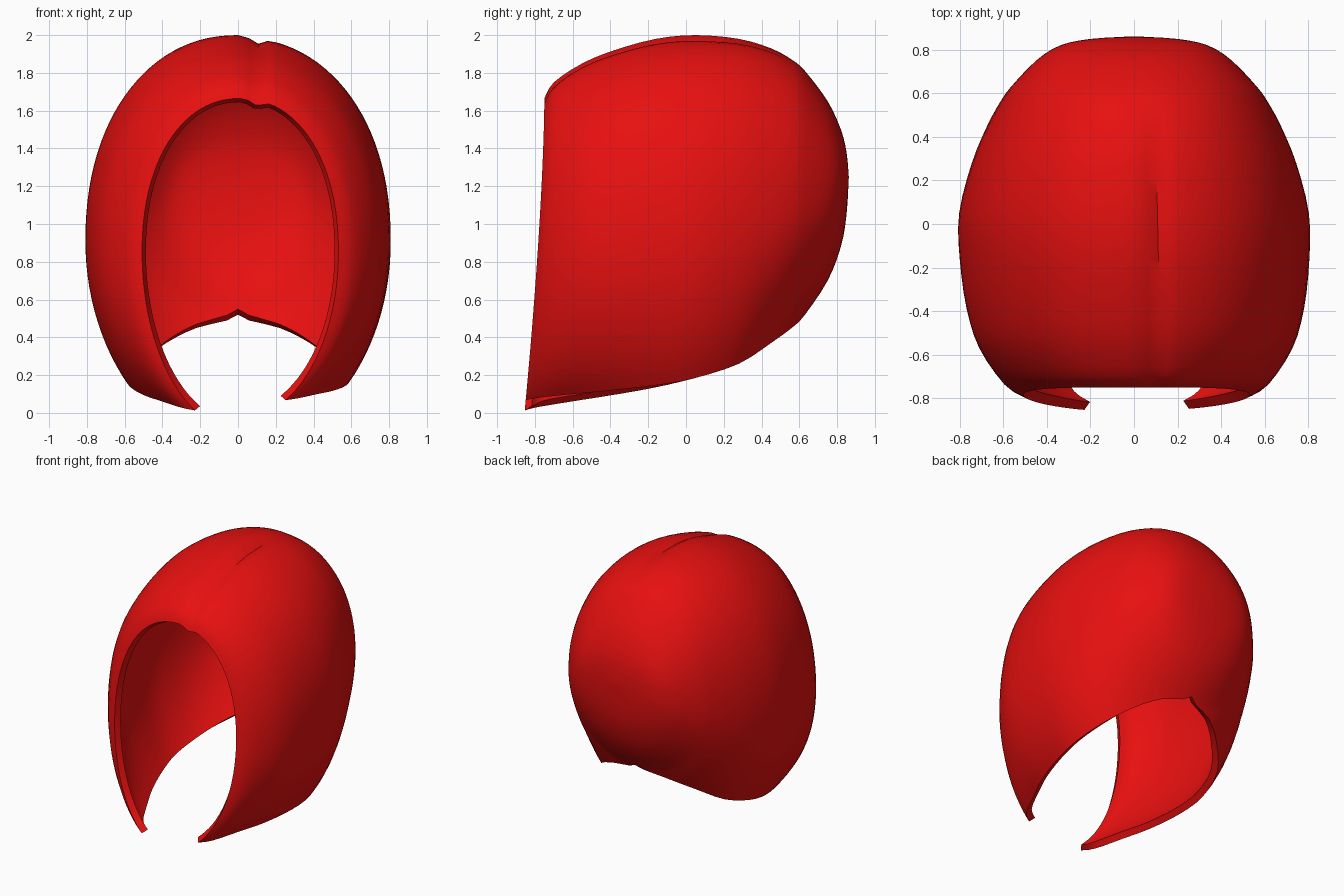
import bpy, bmesh, math

if "Cube" in bpy.data.objects:
    bpy.data.objects.remove(bpy.data.objects["Cube"])

# Cross-sections front to back: y, half width, top z, widest z, lower edge x, lower edge z
STATIONS = [
    (-.75, .52, 1.665, .85, .24, .04),
    (-.70, .61, 1.75, .85, .32, .055),
    (-.55, .72, 1.85, .86, .41, .08),
    (-.38, .775, 1.92, .87, .50, .105),
    (-.16, .803, 1.98, .90, .57, .14),
    (.05, .803, 2.0, .92, .59, .185),
    (.28, .745, 1.98, .98, .53, .26),
    (.45, .675, 1.93, 1.02, .38, .37),
    (.56, .615, 1.87, 1.07, .22, .45),
    (.63, .565, 1.81, 1.10, 0, .52),
    (.75, .45, 1.65, 1.15, 0, .70),
    (.82, .34, 1.50, 1.20, 0, .88),
    (.85, .20, 1.38, 1.22, 0, 1.05),
    (.862, .0, 1.25, 1.25, 0, 1.25),
]
COLS, SUB = 80, 3


def catmull(a, b, c, d, t):
    return .5 * (2*b + (c-a)*t + (2*a-5*b+4*c-d)*t*t + (3*b-a-3*c+d)*t**3)


def smooth_rows():
    n = len(STATIONS)
    for i in range(n - 1):
        p = [STATIONS[min(max(k, 0), n-1)] for k in (i-1, i, i+1, i+2)]
        for s in range(SUB):
            yield [catmull(*v, s / SUB) for v in zip(*p)]
    yield list(STATIONS[-1])


def arc(row):
    """One arch from the right lower edge over the top to the left lower edge."""
    y, w, zt, zm, xb, zb = row
    w = max(w, 1e-5)
    xb = max(xb, 0)
    end = math.acos(min(xb / w, 1))
    depth = (zm - zb) / max(math.sin(end), .01)
    front = min(max(-y / .75, 0), 1)
    pts = []
    for j in range(COLS + 1):
        a = -end + (math.pi + 2*end) * j / COLS
        c, s = math.cos(a), math.sin(a)
        k = .93 if s > 0 else 1
        x = w * math.copysign(abs(c)**k, c)
        z = zm + ((zt - zm) * s**k if s > 0 else depth * s)
        # lopsided cheeks, parting groove and forward sloping face edge
        low = min(max((zm - z) / .8, 0), 1)
        z += .027 * front * low * (1 if x > 0 else -1)
        x += .012 * front
        if s > 0:
            fade = min(max((.6 - y) / .5, 0), 1)
            z -= .03 * fade * math.exp(-((x - .1) / .04)**2)
            z -= .012 * fade * min(max((x - .02) / .1, 0), 1) * s * (1 - front)
        slope = .105 * (max(0, 1.65 - z) / 1.65)**1.5
        pts.append((x, y - slope * front**2, z))
    return pts


# Hair shell
bm = bmesh.new()
grid = [[bm.verts.new(p) for p in arc(r)] for r in smooth_rows()]
for r0, r1 in zip(grid, grid[1:]):
    for j in range(COLS):
        bm.faces.new((r0[j], r0[j+1], r1[j+1], r1[j]))
bmesh.ops.remove_doubles(bm, verts=bm.verts, dist=.0008)
bmesh.ops.recalc_face_normals(bm, faces=bm.faces)
bm.normal_update()
if sum(f.normal.x * f.calc_center_median().x for f in bm.faces) < 0:
    bmesh.ops.reverse_faces(bm, faces=bm.faces)
mesh = bpy.data.meshes.new("hair_shell")
bm.to_mesh(mesh)
bm.free()
hair = bpy.data.objects.new("hair_shell", mesh)
bpy.context.collection.objects.link(hair)

# Single red colour
red = bpy.data.materials.new("red")
red.diffuse_color = (.8, .005, .005, 1)
red.use_nodes = True
red.node_tree.nodes["Principled BSDF"].inputs["Base Color"].default_value = red.diffuse_color
mesh.materials.append(red)

# Wall thickness
solid = hair.modifiers.new("thickness", 'SOLIDIFY')
solid.thickness = .05
solid.offset = -1

bpy.context.view_layer.objects.active = hair
hair.select_set(True)
bpy.ops.object.modifier_apply(modifier="thickness")
bpy.ops.object.shade_smooth_by_angle(angle=math.radians(40))
